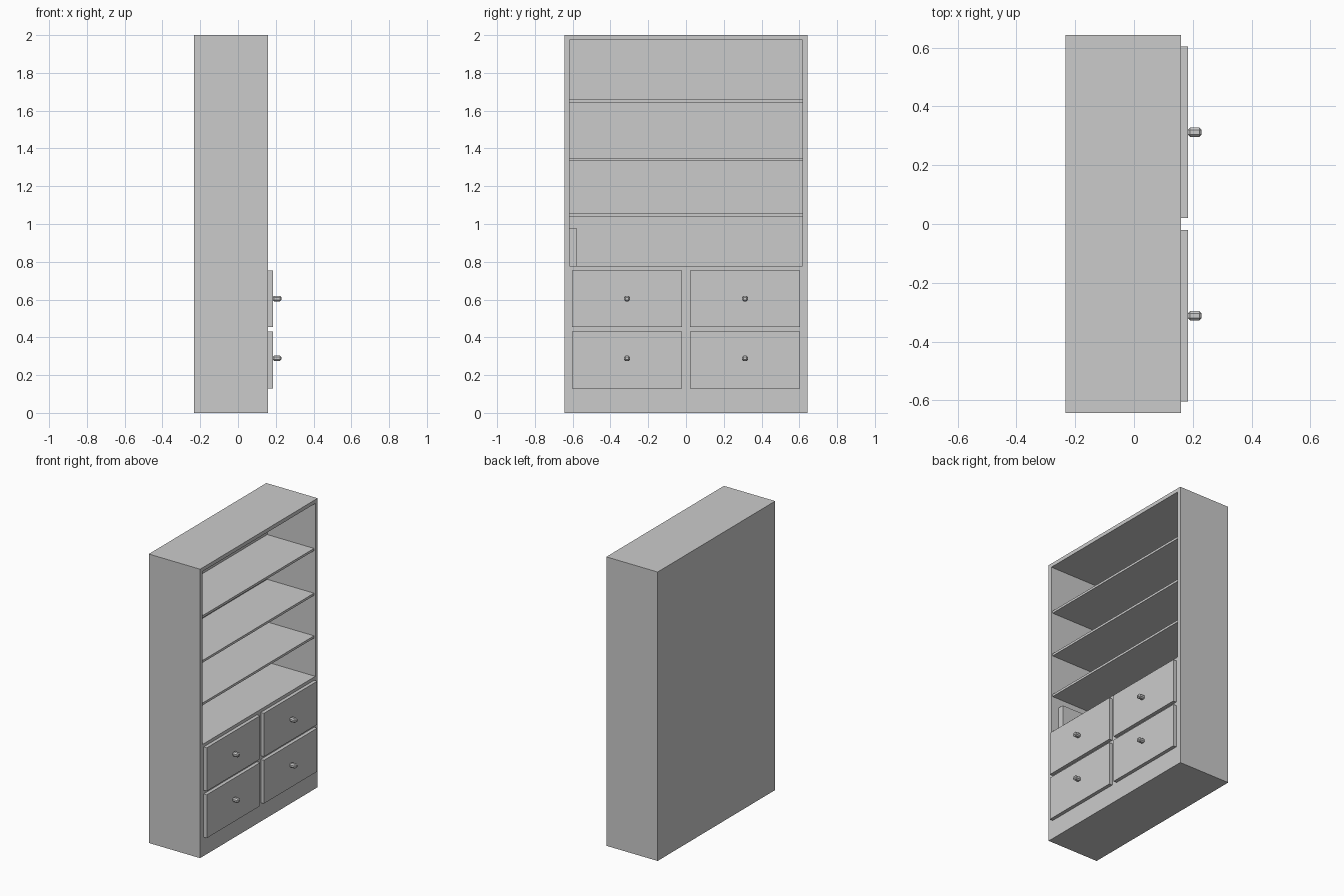
import bpy, bmesh
from mathutils import Vector

if "Cube" in bpy.data.objects:
    bpy.data.objects.remove(bpy.data.objects["Cube"])

BACK, FRONT = -0.233, 0.16      # cabinet depth along x
HALF_W, INNER_W = 0.643, 0.617  # outer and inner half widths
SHELF_BASE, SHELF_TOP = 0.777, 1.974


def finish(bm, name):
    bmesh.ops.recalc_face_normals(bm, faces=bm.faces)
    mesh = bpy.data.meshes.new(name)
    bm.to_mesh(mesh)
    bm.free()
    obj = bpy.data.objects.new(name, mesh)
    bpy.context.collection.objects.link(obj)
    return obj


def box_bm(lo, hi):
    bm = bmesh.new()
    bmesh.ops.create_cube(bm, size=1)
    for v in bm.verts:
        v.co = Vector([l + (c + 0.5) * (h - l) for c, l, h in zip(v.co, lo, hi)])
    return bm


def box(name, lo, hi, bevel=0.0):
    bm = box_bm(lo, hi)
    if bevel:
        bmesh.ops.bevel(bm, geom=bm.edges[:], offset=bevel, segments=1,
                        affect='EDGES', profile=0.5)
    return finish(bm, name)


# Cabinet body with the open shelf bay pushed into its front
bm = box_bm((BACK, -HALF_W, 0), (FRONT, HALF_W, 2))
front = max(bm.faces, key=lambda f: f.calc_center_median().x)
bmesh.ops.inset_region(bm, faces=[front], thickness=0.02)
for v in front.verts:
    v.co.y = INNER_W if v.co.y > 0 else -INNER_W
    v.co.z = SHELF_TOP if v.co.z > 1 else SHELF_BASE
bay = bmesh.ops.extrude_face_region(bm, geom=[front])['geom']
for v in bay:
    if isinstance(v, bmesh.types.BMVert):
        v.co.x = BACK + 0.025
if front.is_valid:
    bmesh.ops.delete(bm, geom=[front], context='FACES_ONLY')
finish(bm, "cabinet_body")

# Three shelves
for i, z in enumerate((1.047, 1.342, 1.652)):
    box(f"shelf_{i + 1}", (BACK + 0.025, -INNER_W, z - 0.008),
        (FRONT - 0.01, INNER_W, z + 0.008))

# Four drawer fronts with chamfered knobs
for row, z0, knob_z in (("lower", 0.13, 0.289), ("upper", 0.455, 0.605)):
    for side, s in (("left", -1), ("right", 1)):
        ys = sorted((s * 0.021, s * 0.604))
        box(f"{row}_{side}_drawer", (FRONT, ys[0], z0), (0.184, ys[1], z0 + 0.3))
        y = s * 0.3125
        box(f"{row}_{side}_knob", (0.183, y - 0.016, knob_z - 0.0145),
            (0.23, y + 0.016, knob_z + 0.0145), bevel=0.008)

# Single book standing against the side of the lowest bay
box("book", (-0.13, -INNER_W, SHELF_BASE), (0.10, -0.576, 0.975))
